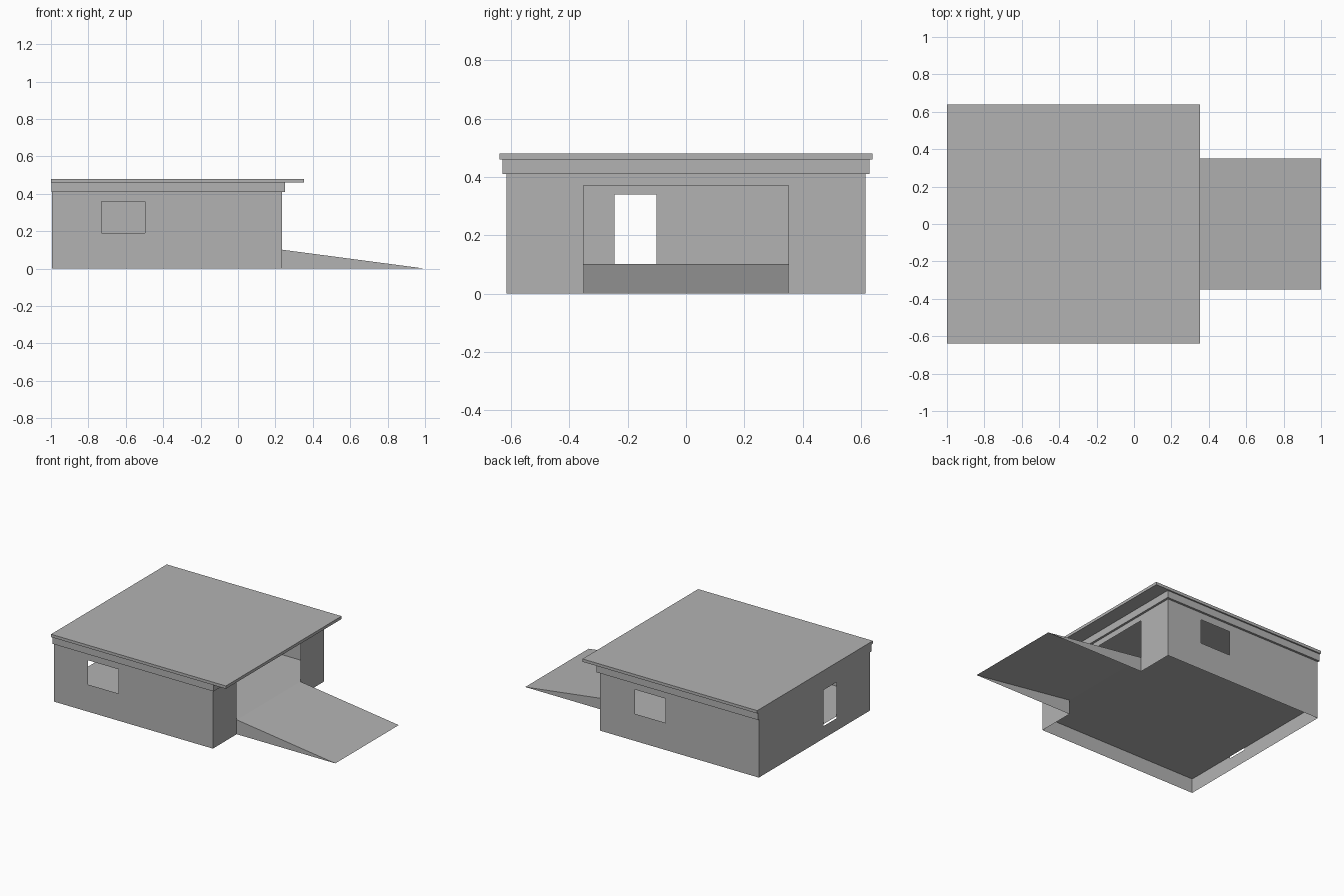
import bpy, bmesh

if "Cube" in bpy.data.objects:
    bpy.data.objects.remove(bpy.data.objects["Cube"])

# One plain grey for the whole building
grey = bpy.data.materials.new("plain grey")
grey.diffuse_color = (0.45, 0.45, 0.45, 1)
grey.use_nodes = True
grey.node_tree.nodes["Principled BSDF"].inputs["Base Color"].default_value = grey.diffuse_color


def finish(name, bm):
    bmesh.ops.remove_doubles(bm, verts=bm.verts, dist=1e-5)
    me = bpy.data.meshes.new(name)
    bm.to_mesh(me)
    bm.free()
    me.materials.append(grey)
    ob = bpy.data.objects.new(name, me)
    bpy.context.collection.objects.link(ob)
    return ob


def box(name, x0, x1, y0, y1, z0, z1):
    bm = bmesh.new()
    bmesh.ops.create_cube(bm, size=1)
    for v in bm.verts:
        v.co.x = x1 if v.co.x > 0 else x0
        v.co.y = y1 if v.co.y > 0 else y0
        v.co.z = z1 if v.co.z > 0 else z0
    return finish(name, bm)


def wall(name, axis, pos, span, hole, flip):
    """Thin wall sheet with one rectangular opening: hole = (a0, a1, z0, z1)."""
    bm = bmesh.new()
    a = [span[0], hole[0], hole[1], span[1]]
    z = [0, hole[2], hole[3], WALL_TOP]
    for i in range(3):
        for j in range(3):
            if (i, j) == (1, 1) or z[j + 1] - z[j] < 1e-6:
                continue
            pts = [(a[i], z[j]), (a[i + 1], z[j]), (a[i + 1], z[j + 1]), (a[i], z[j + 1])]
            if flip:
                pts.reverse()
            bm.faces.new([bm.verts.new((pos, u, w) if axis == "x" else (u, pos, w))
                          for u, w in pts])
    return finish(name, bm)


WALL_TOP, FLOOR = 0.41, 0.101
X0, X1, Y = -0.995, 0.236, 0.615

# Walls with windows, back door and wide vehicle opening
wall("front_wall", "y", -Y, (X0, X1), (-0.73, -0.497, 0.19, 0.36), False)
wall("back_wall", "y", Y, (X0, X1), (-0.27, -0.037, 0.19, 0.36), True)
wall("left_wall_with_door", "x", X0, (-Y, Y), (-0.246, -0.102, 0.087, 0.34), True)
wall("right_wall_with_opening", "x", X1, (-Y, Y), (-0.352, 0.352, 0, 0.37), False)

# Raised floor, open underneath
bm = bmesh.new()
bm.faces.new([bm.verts.new(p) for p in
              ((X0, -Y, FLOOR), (X1, -Y, FLOOR), (X1, Y, FLOOR), (X0, Y, FLOOR))])
finish("floor", bm)

# Ramp: sloped top and two triangular sides, open underneath
bm = bmesh.new()
W = 0.351
lo, hi, tip = ([bm.verts.new((x, s * W, z)) for s in (-1, 1)]
               for x, z in ((X1, 0), (X1, FLOOR), (1.0, 0)))
bm.faces.new((hi[0], tip[0], tip[1], hi[1]))
bm.faces.new((lo[0], tip[0], hi[0]))
bm.faces.new((lo[1], hi[1], tip[1]))
finish("ramp", bm)

# Roof band and overhanging roof slab
box("roof_band", -0.998, 0.251, -0.63, 0.63, WALL_TOP, 0.46)
box("roof_slab", -1.0, 0.354, -0.64, 0.64, 0.46, 0.48)
